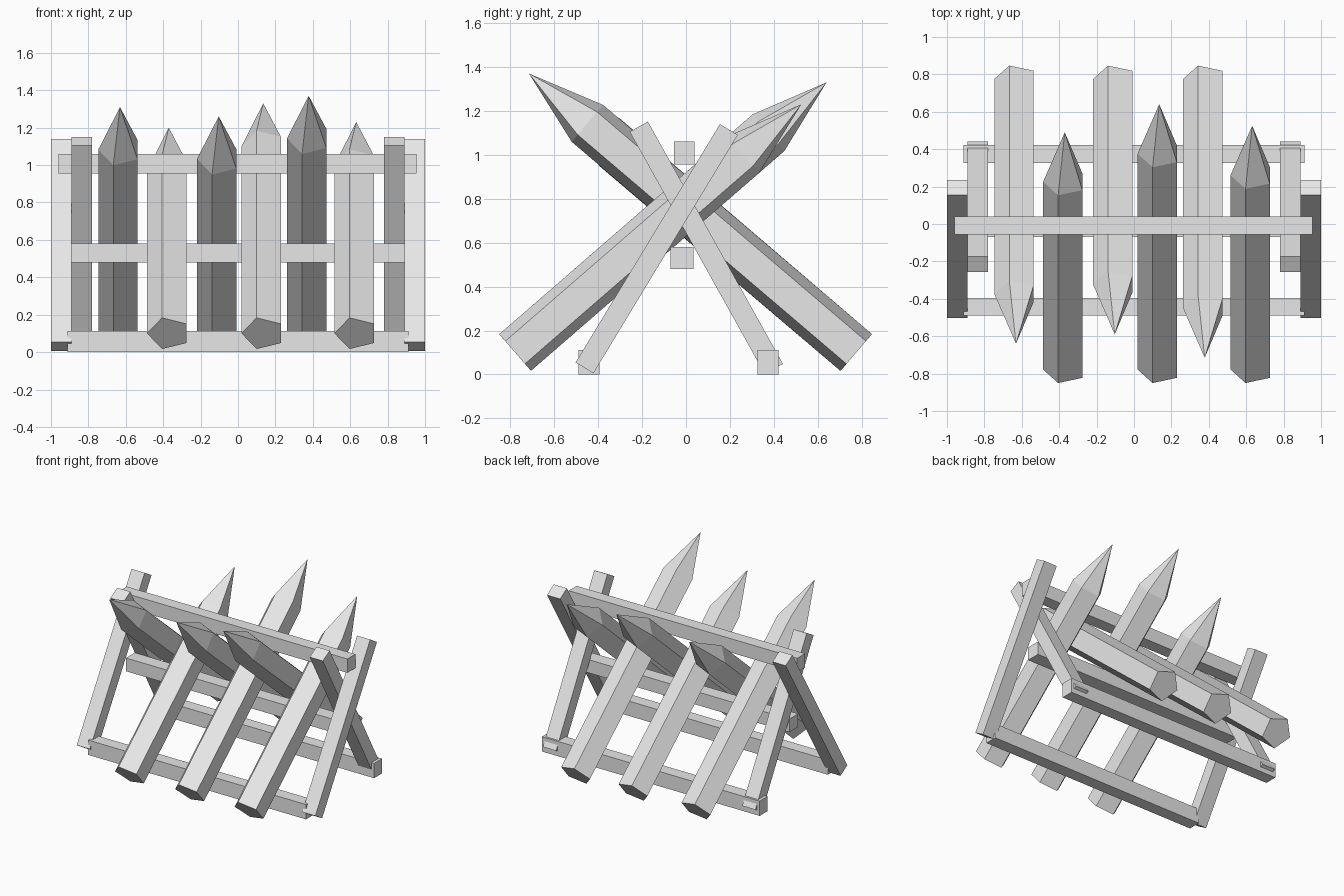
import bpy, bmesh, math
from mathutils import Vector

if "Cube" in bpy.data.objects:
    bpy.data.objects.remove(bpy.data.objects["Cube"], do_unlink=True)

grey = bpy.data.materials.new("light grey")
grey.use_nodes = True
colour = (0.8, 0.8, 0.8, 1)
grey.diffuse_color = colour
grey.node_tree.nodes["Principled BSDF"].inputs["Base Color"].default_value = colour


def finish(name, bm):
    bmesh.ops.recalc_face_normals(bm, faces=bm.faces)
    mesh = bpy.data.meshes.new(name)
    bm.to_mesh(mesh)
    bm.free()
    mesh.materials.append(grey)
    obj = bpy.data.objects.new(name, mesh)
    bpy.context.collection.objects.link(obj)
    return obj


def box(name, size, centre, tilt=0):
    bm = bmesh.new()
    bmesh.ops.create_cube(bm, size=1)
    bmesh.ops.scale(bm, vec=size, verts=bm.verts)
    obj = finish(name, bm)
    obj.location = centre
    obj.rotation_euler.x = tilt


def stake(name, base, tip, radius=0.116, point=0.35):
    """Five-sided post with a long sharpened end."""
    base, tip = Vector(base), Vector(tip)
    axis = (tip - base).normalized()
    across = Vector((1, 0, 0))
    up = across.cross(axis)
    if up.z < 0:
        up.negate()
    bm = bmesh.new()
    rings = []
    for centre in (base, tip - axis * point):
        ring = []
        for i in range(5):
            a = math.pi + i * math.tau / 5
            ring.append(bm.verts.new(centre + radius * (across * math.cos(a) + up * math.sin(a))))
        rings.append(ring)
    apex = bm.verts.new(tip)
    low, high = rings
    bm.faces.new(low)
    for i in range(5):
        j = (i + 1) % 5
        bm.faces.new((low[i], low[j], high[j], high[i]))
        bm.faces.new((high[i], high[j], apex))
    finish(name, bm)


def leg(name, x, bottom, top):
    """Square timber leaning in the side plane; bottom and top are (y, z)."""
    dy, dz = top[0] - bottom[0], top[1] - bottom[1]
    centre = (x, (top[0] + bottom[0]) / 2, (top[1] + bottom[1]) / 2)
    box(name, (0.11, 0.095, math.hypot(dy, dz)), centre, -math.atan2(dy, dz))


# Crossed legs at both ends
for side, s in (("left", 1), ("right", -1)):
    leg("outer_leg_" + side, s * 0.945, (-0.462, 0.03), (0.195, 1.115))
    leg("inner_leg_" + side, s * 0.835, (0.40, 0.025), (-0.215, 1.128))

# Long horizontal beams
box("top_beam", (1.915, 0.095, 0.105), (-0.002, -0.008, 1.008))
box("middle_beam", (1.78, 0.105, 0.1), (0, -0.018, 0.53))
box("front_bottom_beam", (1.825, 0.095, 0.112), (0, -0.442, 0.056))
box("back_bottom_beam", (1.825, 0.095, 0.112), (0, 0.374, 0.056))

# Sharpened stakes, alternately pointing forward and backward
for i, (x, y, z) in enumerate([(-0.631, -0.64, 1.31), (-0.103, -0.59, 1.26), (0.378, -0.715, 1.37)]):
    stake(f"forward_stake_{i + 1}", (x, 0.775, 0.10), (x, y, z))
for i, (x, y, z) in enumerate([(-0.37, 0.49, 1.20), (0.135, 0.64, 1.33), (0.632, 0.525, 1.23)]):
    stake(f"backward_stake_{i + 1}", (x, -0.778, 0.10), (x, y, z))
